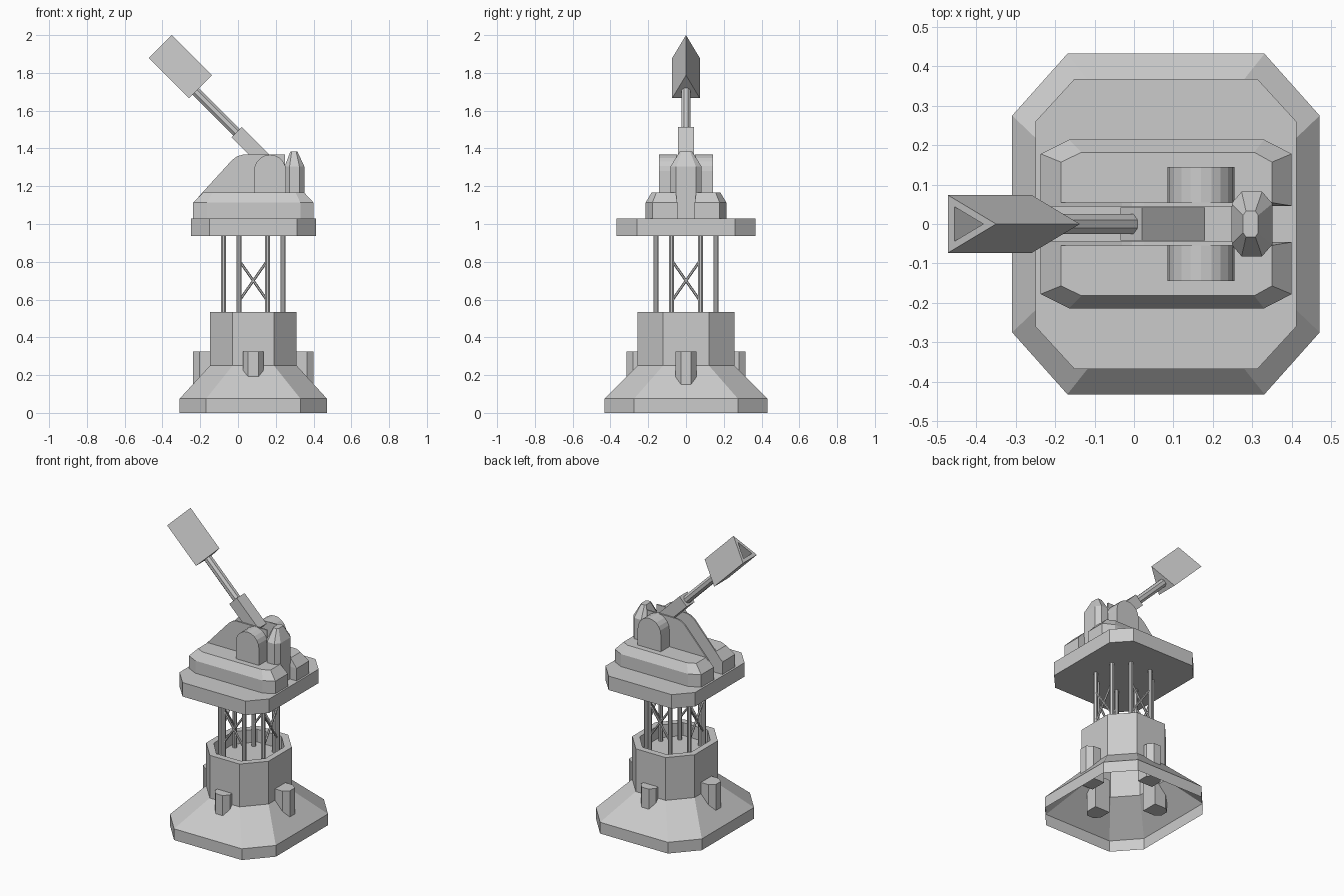
import bpy, bmesh, math
from mathutils import Vector

if "Cube" in bpy.data.objects:
    bpy.data.objects.remove(bpy.data.objects["Cube"])

C = 0.081  # centre line of the tower in x


def make(name, bm):
    bmesh.ops.recalc_face_normals(bm, faces=bm.faces)
    me = bpy.data.meshes.new(name)
    bm.to_mesh(me)
    bm.free()
    ob = bpy.data.objects.new(name, me)
    bpy.context.collection.objects.link(ob)
    return ob


def loft(name, rings, bottom=True, top=True):
    """Skin a stack of equal-length point rings."""
    bm = bmesh.new()
    vs = [[bm.verts.new(p) for p in r] for r in rings]
    n = len(vs[0])
    for a, b in zip(vs, vs[1:]):
        for i in range(n):
            j = (i + 1) % n
            bm.faces.new((a[i], a[j], b[j], b[i]))
    if bottom:
        bm.faces.new(vs[0][::-1])
    if top:
        bm.faces.new(vs[-1])
    return make(name, bm)


def octo(cx, hx, hy, fx, fy, z):
    """Chamfered rectangle: half sizes hx, hy and half flats fx, fy."""
    return [(cx + x, y, z) for x, y in ((hx, -fy), (hx, fy), (fx, hy), (-fx, hy),
            (-hx, fy), (-hx, -fy), (-fx, -hy), (fx, -hy))]


def extrude_y(name, profile, y0, y1):
    return loft(name, [[(x, y, z) for x, z in profile] for y in (y0, y1)])


def rod(name, a, b, r, n):
    a, b = Vector(a), Vector(b)
    q = (b - a).to_track_quat('Z', 'Y')
    ring = [q @ Vector((r * math.cos(t), r * math.sin(t), 0))
            for t in (math.tau * (i + .5) / n for i in range(n))]
    return loft(name, [[p + e for p in ring] for e in (a, b)])


# Base skirt and hollow-topped tower, open underneath
loft("base_tower", [
    octo(C, .39, .432, .25, .275, 0), octo(C, .39, .432, .25, .275, .075),
    octo(C, .23, .256, .11, .122, .25), octo(C, .23, .256, .11, .122, .535),
    octo(C, .19, .214, .09, .10, .535), octo(C, .19, .214, .09, .10, .45)], bottom=False)

# Four buttresses around the base
for k, d in enumerate((.32, .315, .32, .315)):
    a = k * math.pi / 2
    c, s = math.cos(a), math.sin(a)
    plan = [(.20, -.055), (d - .035, -.055), (d, -.027), (d, .027), (d - .035, .055), (.20, .055)]
    loft(f"buttress_{k}", [[(C + u * c - v * s, u * s + v * c, z) for u, v in plan] for z in (.10, .325)])

# Pillars and cross braces on each of the four sides
for k in range(4):
    a = k * math.pi / 2

    def side(v, z, d=.158):
        return (C + d * math.cos(a) - v * math.sin(a), d * math.sin(a) + v * math.cos(a), z)
    for s in (-1, 1):
        rod(f"pillar_{k}_{s}", side(.076 * s, .45), side(.076 * s, .95), .014, 8)
        rod(f"brace_{k}_{s}", side(-.07 * s, .60), side(.07 * s, .80), .007, 6)

# Platform
loft("platform", [octo(C, .331, .368, .232, .26, z) for z in (.937, 1.03)])


# Turret halves, cheek plates and trunnion housings, mirrored about the slot
def half(s, x0, x1, a0, a1, yi, ye, yo, z):
    return [(x0, s * yi, z), (x1, s * yi, z), (x1, s * ye, z),
            (a1, s * yo, z), (a0, s * yo, z), (x0, s * ye, z)]


cheek = [(-.238, 1.03), (-.238, 1.11), (-.19, 1.165), (-.03, 1.34), (-.005, 1.358),
         (.025, 1.367), (.25, 1.367), (.25, 1.03)]
arch = [(.085, 1.10)] + [(.17 - .085 * math.cos(math.pi * i / 10), 1.28 + .087 * math.sin(math.pi * i / 10))
                         for i in range(11)] + [(.255, 1.10)]
for s, tag in ((-1, "front"), (1, "back")):
    low = (-.237, .40, -.165, .33, .046, .178, .214)
    loft(f"turret_{tag}", [half(s, *low, 1.03), half(s, *low, 1.113),
                           half(s, -.185, .35, -.133, .305, .054, .157, .182, 1.167)])
    extrude_y(f"cheek_plate_{tag}", cheek, s * .045, s * .054)
    extrude_y(f"trunnion_housing_{tag}", arch, s * .05, s * .144)

# Rear vent
loft("rear_vent", [octo(.299, .052, .082, .026, .052, 1.03), octo(.299, .052, .082, .026, .052, 1.305),
                   octo(.296, .019, .033, .012, .022, 1.383)])

# Gun, built along a 45 degree axis: u along the barrel, v upward normal to it
R = math.sqrt(.5)


def gun(u, y, v):
    return (R * (v - u), y, 1.478 + R * (u + v))


loft("breech", [[gun(u, y, v) for y, v in ((-.042, -.037), (.042, -.037), (.042, .04), (-.042, .04))]
                for u in (-.215, .012)])
rod("barrel", gun(-.02, 0, 0), gun(.33, 0, 0), .027, 8)


def tri(u, k):
    """Triangular section scaled by k about its centroid."""
    return [gun(u, k * y, .0073 + k * (v - .0073)) for y, v in ((-.073, -.05), (.073, -.05), (0, .122))]


loft("muzzle", [tri(.316, 1), tri(.617, 1), tri(.617, .6), tri(.50, .6)])
